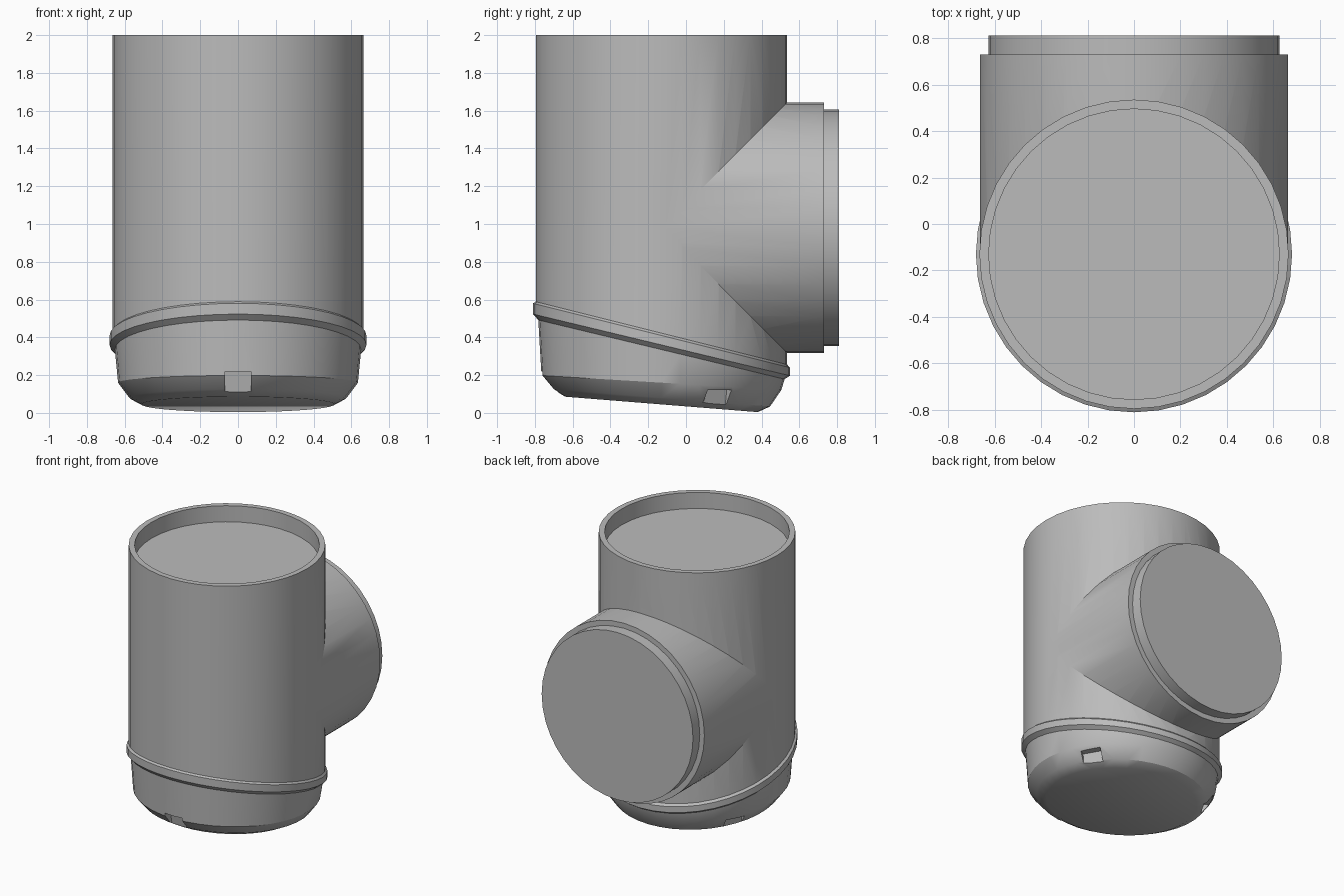
import bpy
import bmesh
import math
from mathutils import Matrix

if "Cube" in bpy.data.objects:
    bpy.data.objects.remove(bpy.data.objects["Cube"])

SIDES = 40
AXIS_Y = -0.13  # the upright pipe sits forward of the branch

grey = bpy.data.materials.new("plain grey")
grey.use_nodes = True
colour = (0.5, 0.5, 0.5, 1)
grey.diffuse_color = colour
grey.node_tree.nodes["Principled BSDF"].inputs["Base Color"].default_value = colour


def make_object(name, bm, matrix):
    bmesh.ops.transform(bm, matrix=matrix, verts=bm.verts)
    bmesh.ops.recalc_face_normals(bm, faces=bm.faces)
    mesh = bpy.data.meshes.new(name)
    bm.to_mesh(mesh)
    bm.free()
    mesh.materials.append(grey)
    obj = bpy.data.objects.new(name, mesh)
    bpy.context.collection.objects.link(obj)
    return obj


def loft(name, rings, matrix):
    """Closed solid through rings of (radius, centre height, slope along y)."""
    bm = bmesh.new()
    loops = []
    for radius, height, slope in rings:
        loop = []
        for i in range(SIDES):
            a = math.tau * i / SIDES
            y = radius * math.sin(a)
            loop.append(bm.verts.new((radius * math.cos(a), y, height + slope * y)))
        loops.append(loop)
    for low, high in zip(loops, loops[1:]):
        for i in range(SIDES):
            j = (i + 1) % SIDES
            bm.faces.new((low[i], low[j], high[j], high[i]))
    bm.faces.new(loops[0])
    bm.faces.new(loops[-1])
    return make_object(name, bm, matrix)


def combine(target, tool, operation):
    mod = target.modifiers.new(operation.lower(), "BOOLEAN")
    mod.operation = operation
    mod.solver = "EXACT"
    mod.object = tool
    bpy.context.view_layer.objects.active = target
    bpy.ops.object.modifier_apply(modifier=mod.name)
    bpy.data.objects.remove(tool)


def smooth(obj):
    bpy.ops.object.select_all(action="DESELECT")
    obj.select_set(True)
    bpy.context.view_layer.objects.active = obj
    bpy.ops.object.shade_smooth_by_angle(angle=math.radians(30))


upright = Matrix.Translation((0, AXIS_Y, 0))

# Upright pipe with a recessed top and a slanted lower end
pipe = loft("tee_pipe", [
    (0.665, 0.40, -0.25),
    (0.665, 2.0, 0),
    (0.625, 2.0, 0),
    (0.625, 1.88, 0),
], upright)

# Side branch with a stepped, closed spigot
branch = loft("side_branch", [
    (0.663, AXIS_Y, 0),
    (0.663, 0.73, 0),
    (0.625, 0.73, 0),
    (0.625, 0.81, 0),
], Matrix.Translation((0, 0, 0.98)) @ Matrix.Rotation(-math.pi / 2, 4, "X"))
combine(pipe, branch, "UNION")
smooth(pipe)

# Slanted bottom cap with its collar and chamfered base
cap = loft("bottom_cap", [
    (0.51, 0.045, -0.08),
    (0.575, 0.08, -0.08),
    (0.635, 0.16, -0.06),
    (0.652, 0.335, -0.24),
    (0.68, 0.36, -0.24),
    (0.68, 0.41, -0.25),
    (0.662, 0.425, -0.25),
], upright)

# Three grip notches around the base
for k in range(3):
    angle = -math.pi / 2 + k * math.tau / 3
    roof = 0.153 - 0.1 * 0.65 * math.sin(angle)
    bm = bmesh.new()
    bmesh.ops.create_cube(bm, size=1, matrix=Matrix.Diagonal((0.2, 0.14, 0.3, 1)))
    for v in bm.verts:
        if v.co.x < 0 and v.co.z < 0:
            v.co.x -= 0.06  # lean the inner wall
    place = (upright @ Matrix.Rotation(angle, 4, "Z")
             @ Matrix.Translation((0.67, 0, roof - 0.15)))
    combine(cap, make_object("notch_cutter", bm, place), "DIFFERENCE")
smooth(cap)
